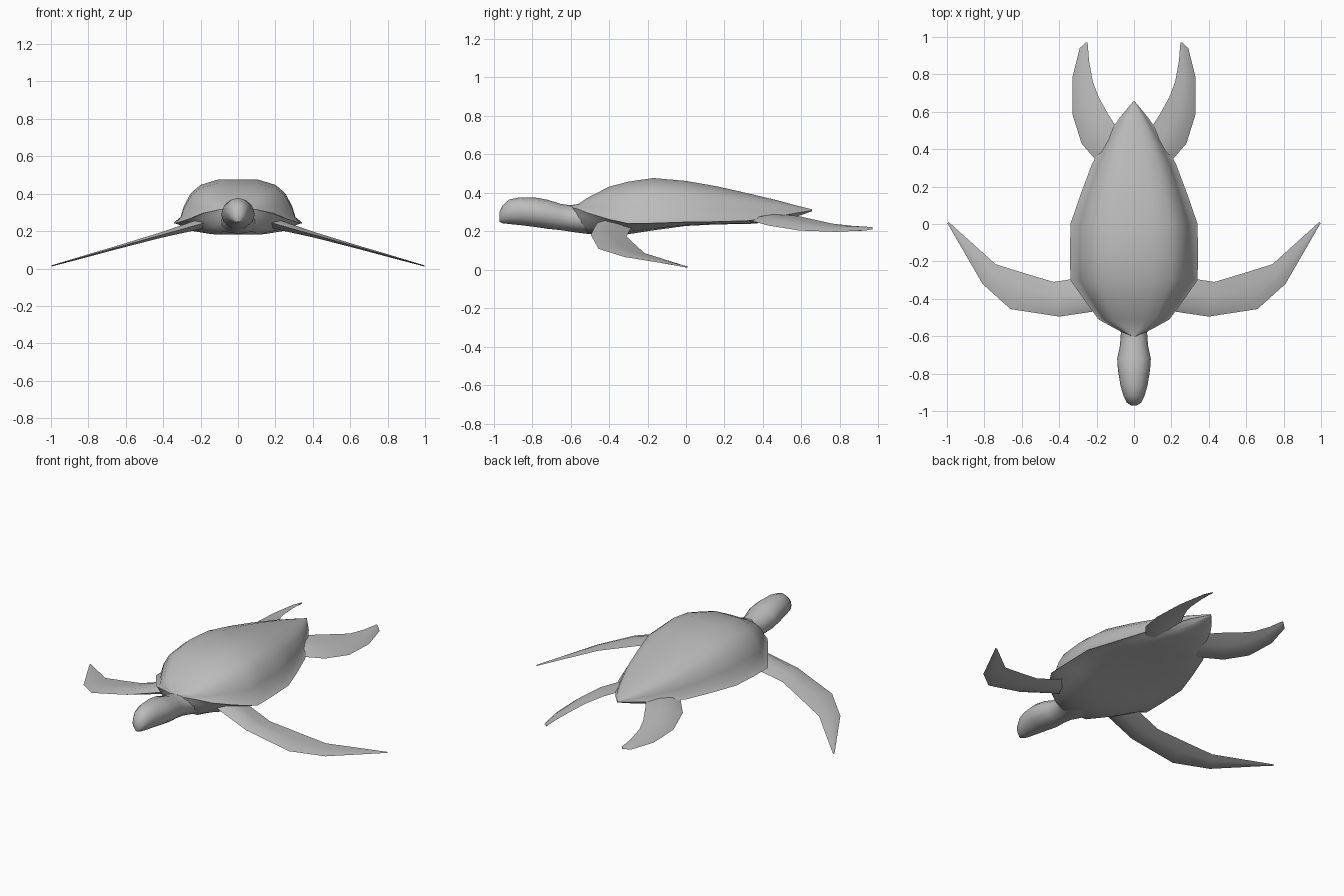
import bpy
import bmesh
import math

if "Cube" in bpy.data.objects:
    bpy.data.objects.remove(bpy.data.objects["Cube"], do_unlink=True)

GREY = (0.5, 0.5, 0.5, 1.0)
skin = bpy.data.materials.new("plain grey")
skin.use_nodes = True
skin.diffuse_color = GREY
skin.node_tree.nodes["Principled BSDF"].inputs["Base Color"].default_value = GREY


def loft(name, rings, mirror=False, angle=45):
    """Skin a list of closed rings, cap both ends and shade smoothly."""
    bm = bmesh.new()
    loops = [[bm.verts.new(p) for p in ring] for ring in rings]
    n = len(loops[0])
    for a, b in zip(loops, loops[1:]):
        for i in range(n):
            j = (i + 1) % n
            bm.faces.new((a[i], a[j], b[j], b[i]))
    bm.faces.new(loops[0])
    bm.faces.new(loops[-1])
    bmesh.ops.remove_doubles(bm, verts=bm.verts, dist=0.0005)
    bmesh.ops.recalc_face_normals(bm, faces=bm.faces)
    mesh = bpy.data.meshes.new(name)
    bm.to_mesh(mesh)
    bm.free()
    mesh.materials.append(skin)
    obj = bpy.data.objects.new(name, mesh)
    bpy.context.collection.objects.link(obj)
    if mirror:
        obj.modifiers.new("Mirror", "MIRROR")
    bpy.ops.object.select_all(action="DESELECT")
    obj.select_set(True)
    bpy.context.view_layer.objects.active = obj
    bpy.ops.object.shade_smooth_by_angle(angle=math.radians(angle))
    return obj


def dome_ring(y, half, rim, peak, profile):
    """Arch from rim to rim; profile gives width and height fractions."""
    side = [(half * u, y, rim + (peak - rim) * v) for u, v in profile]
    return side + [(-x, yy, z) for x, yy, z in reversed(side[:-1])]


# Shell and belly share stations: y, half width, rim z, top z, belly z
stations = [
    (-0.605, 0.005, 0.325, 0.335, 0.315),
    (-0.56, 0.10, 0.315, 0.342, 0.24),
    (-0.51, 0.19, 0.295, 0.375, 0.195),
    (-0.40, 0.27, 0.262, 0.432, 0.182),
    (-0.30, 0.34, 0.24, 0.458, 0.185),
    (-0.17, 0.342, 0.242, 0.477, 0.205),
    (0.0, 0.34, 0.248, 0.462, 0.228),
    (0.16, 0.285, 0.25, 0.434, 0.236),
    (0.32, 0.225, 0.255, 0.398, 0.238),
    (0.48, 0.135, 0.278, 0.360, 0.25),
    (0.57, 0.075, 0.295, 0.335, 0.275),
    (0.655, 0.004, 0.308, 0.314, 0.304),
]
shell_profile = [(1, 0), (0.90, 0.13), (0.85, 0.38), (0.74, 0.68),
                 (0.59, 0.87), (0.30, 1), (0, 1)]
belly_profile = [(1, 0), (0.86, 0.3), (0.7, 0.75), (0.45, 1), (0, 1)]
loft("shell", [dome_ring(y, w, r, t, shell_profile)
               for y, w, r, t, b in stations])
loft("belly", [dome_ring(y, w * 0.98, r, b, belly_profile)
               for y, w, r, t, b in stations])


# Head and neck: y, half width, top z, bottom z
def oval(y, half, top, bottom, sides=12):
    mid, tall = (top + bottom) / 2, (top - bottom) / 2
    steps = [2 * math.pi * i / sides for i in range(sides)]
    return [(half * math.cos(a), y, mid + tall * math.sin(a)) for a in steps]


head = [(-0.97, 0.015, 0.30, 0.25), (-0.955, 0.038, 0.333, 0.242),
        (-0.92, 0.056, 0.365, 0.238), (-0.86, 0.073, 0.377, 0.232),
        (-0.78, 0.086, 0.375, 0.222), (-0.72, 0.09, 0.364, 0.213),
        (-0.65, 0.075, 0.342, 0.206), (-0.58, 0.07, 0.332, 0.195),
        (-0.50, 0.12, 0.325, 0.185), (-0.40, 0.17, 0.31, 0.185)]
loft("head_and_neck", [oval(*s) for s in head], angle=60)


# Flipper slices: front/outer edge point, rear/inner edge point, thickness
def blade(lead, trail, thick):
    def at(t, lift):
        p = [a + (b - a) * t for a, b in zip(lead, trail)]
        return (p[0], p[1], p[2] + lift)
    h = thick / 2
    return [at(0, 0), at(0.25, h), at(0.6, h * 0.8),
            at(1, 0), at(0.6, -h * 0.8), at(0.25, -h)]


def arm_z(x):
    return 0.295 - 0.282 * x


front = [((0.12, -0.45), (0.14, -0.26), 0.06),
         ((0.23, -0.47), (0.30, -0.29), 0.05),
         ((0.40, -0.495), (0.43, -0.31), 0.03),
         ((0.66, -0.455), (0.58, -0.265), 0.018),
         ((0.81, -0.32), (0.74, -0.215), 0.014),
         ((0.998, 0.005), (0.99, 0.01), 0.006)]
loft("front_flippers",
     [blade((*a, arm_z(a[0])), (*b, arm_z(b[0])), t) for a, b, t in front],
     mirror=True, angle=60)

rear = [((0.17, 0.30, 0.255), (0.03, 0.44, 0.285), 0.03),
        ((0.215, 0.355, 0.25), (0.09, 0.51, 0.288), 0.035),
        ((0.28, 0.43, 0.23), (0.14, 0.59, 0.278), 0.035),
        ((0.33, 0.59, 0.204), (0.19, 0.68, 0.258), 0.028),
        ((0.33, 0.78, 0.197), (0.22, 0.76, 0.24), 0.02),
        ((0.29, 0.94, 0.205), (0.24, 0.87, 0.228), 0.015),
        ((0.258, 0.97, 0.212), (0.248, 0.97, 0.222), 0.008)]
loft("rear_flippers", [blade(*s) for s in rear], mirror=True, angle=60)
